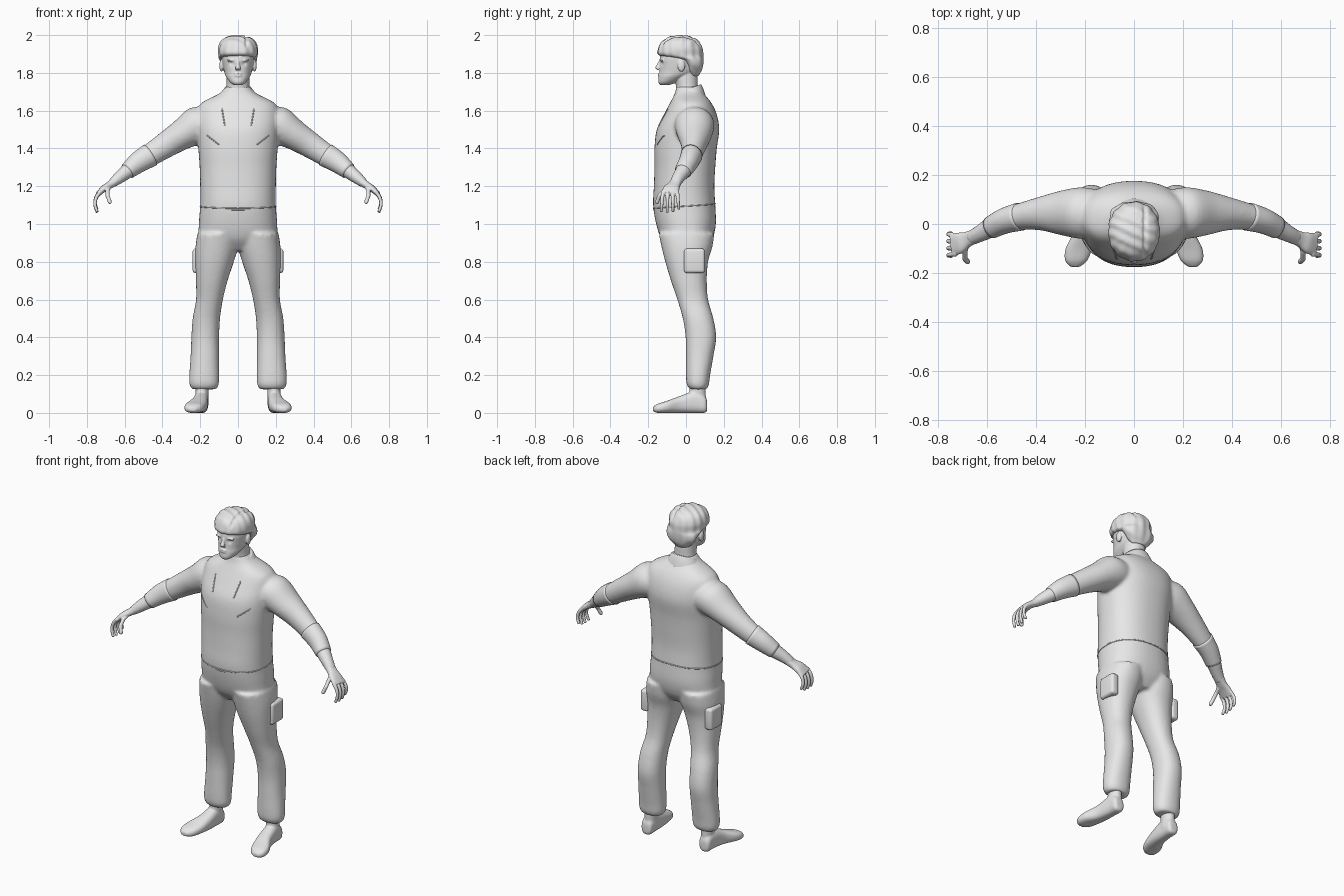
import bpy, bmesh, math
from mathutils import Vector, Matrix
from mathutils.bvhtree import BVHTree

cube = bpy.data.objects.get("Cube")
if cube:
    bpy.data.objects.remove(cube)

grey = bpy.data.materials.new("plain_grey")
grey.use_nodes = True
grey.diffuse_color = (0.8, 0.8, 0.8, 1)
grey.node_tree.nodes["Principled BSDF"].inputs["Base Color"].default_value = (0.8, 0.8, 0.8, 1)


# ---------- helpers ----------
def level(z, x0, x1, y0, y1):
    """Horizontal cross-section as centre, x half-axis, y half-axis."""
    return ((x0 + x1) / 2, (y0 + y1) / 2, z, (x1 - x0) / 2, 0, 0, 0, (y1 - y0) / 2, 0)


def mirror_ring(r, s):
    return tuple(c * s if i % 3 == 0 else c for i, c in enumerate(r))


def path_rings(pts):
    """Cross-sections square to a path of (x, y, z, width, thickness)."""
    rings = []
    for i, p in enumerate(pts):
        a, b = pts[max(i - 1, 0)], pts[min(i + 1, len(pts) - 1)]
        d = (Vector(b[:3]) - Vector(a[:3])).normalized()
        n = d.cross(Vector((0, 1, 0))).normalized()
        u = n.cross(d).normalized()
        rings.append((*p[:3], *(u * p[3]), *(n * p[4])))
    return rings


def smooth_rings(rings, steps):
    """Catmull-Rom interpolation between cross-sections."""
    out = []
    last = len(rings) - 1
    for i in range(last):
        q = [rings[min(max(k, 0), last)] for k in (i - 1, i, i + 1, i + 2)]
        for k in range(steps):
            t = k / steps
            out.append([b + t / 2 * (c - a + t * (2 * a - 5 * b + 4 * c - d + t * (3 * (b - c) + d - a)))
                        for a, b, c, d in zip(*q)])
    return out + [rings[last]]


def loft(bm, rings, power=2.0, sides=32, steps=4):
    loops = []
    for r in smooth_rings(rings, steps):
        c, u, v = Vector(r[:3]), Vector(r[3:6]), Vector(r[6:])
        loop = []
        for k in range(sides):
            a = math.tau * k / sides
            p, q = math.cos(a), math.sin(a)
            p = math.copysign(abs(p) ** (2 / power), p)
            q = math.copysign(abs(q) ** (2 / power), q)
            loop.append(bm.verts.new(c + u * p + v * q))
        loops.append(loop)
    for a, b in zip(loops, loops[1:]):
        for k in range(sides):
            j = (k + 1) % sides
            bm.faces.new((a[k], a[j], b[j], b[k]))
    bm.faces.new(loops[0])
    bm.faces.new(loops[-1])


def ball(bm, centre, size):
    m = Matrix.Translation(centre) @ Matrix.Diagonal((*size, 1))
    bmesh.ops.create_uvsphere(bm, u_segments=20, v_segments=12, radius=1, matrix=m)


def finish(name, bm, voxel=0, relax=0):
    """Make the object; optionally fuse its pieces into one skin."""
    bmesh.ops.recalc_face_normals(bm, faces=bm.faces)
    mesh = bpy.data.meshes.new(name)
    bm.to_mesh(mesh)
    bm.free()
    obj = bpy.data.objects.new(name, mesh)
    bpy.context.collection.objects.link(obj)
    if voxel:
        rem = obj.modifiers.new("fuse", 'REMESH')
        rem.mode, rem.voxel_size = 'VOXEL', voxel
        sm = obj.modifiers.new("relax", 'SMOOTH')
        sm.factor, sm.iterations = 0.5, relax
        dg = bpy.context.evaluated_depsgraph_get()
        fused = bpy.data.meshes.new_from_object(obj.evaluated_get(dg))
        obj.modifiers.clear()
        obj.data = fused
    obj.data.materials.clear()
    obj.data.materials.append(grey)
    obj.data.shade_smooth()
    return obj


# ---------- clothed body: torso, legs and arms in one skin ----------
TORSO = [(.86, .1, -.08, .1), (.92, .2, -.13, .14), (1, .207, -.158, .158), (1.1, .2, -.174, .155),
         (1.2, .2, -.17, .15), (1.3, .203, -.167, .155), (1.4, .21, -.167, .163), (1.5, .217, -.155, .176),
         (1.58, .217, -.117, .163), (1.64, .195, -.085, .135), (1.69, .1, -.06, .095), (1.73, .06, -.05, .065)]
LEG = [(.95, 0, .215, -.145, .15), (.88, 0, .225, -.13, .14), (.8, .022, .226, -.11, .117),
       (.7, .055, .223, -.08, .11), (.6, .08, .222, -.046, .117), (.5, .095, .24, -.017, .145),
       (.4, .1, .247, -.002, .16), (.3, .1, .251, 0, .145), (.2, .1, .258, 0, .128),
       (.15, .102, .257, .004, .121), (.125, .115, .243, .02, .11)]
ARM = [(.15, .04, 1.53, .1, .09), (.22, .045, 1.52, .105, .1), (.3, .045, 1.47, .09, .08),
       (.38, .042, 1.42, .069, .069), (.465, .03, 1.365, .054, .06), (.53, .012, 1.325, .048, .052),
       (.585, -.015, 1.28, .042, .04), (.63, -.04, 1.245, .035, .033), (.67, -.06, 1.212, .03, .024)]

bm = bmesh.new()
loft(bm, [level(z, -w, w, f, b) for z, w, f, b in TORSO], 2.3, 48)
for s in (1, -1):
    loft(bm, [mirror_ring(level(*r), s) for r in LEG], 2.2)
    loft(bm, [mirror_ring(r, s) for r in path_rings(ARM)])
body = finish("clothed_body", bm, 0.01, 4)
skin = BVHTree.FromPolygons([v.co for v in body.data.vertices], [p.vertices[:] for p in body.data.polygons])


# ---------- raised seams laid on the clothing ----------
def seam(name, rays, closed=False, width=0.0035):
    hits = [skin.ray_cast(Vector(o), Vector(d))[0] for o, d in rays]
    hits = [h for h in hits if h]
    curve = bpy.data.curves.new(name, 'CURVE')
    curve.dimensions = '3D'
    curve.bevel_depth, curve.bevel_resolution = width, 1
    sp = curve.splines.new('POLY')
    sp.points.add(len(hits) - 1)
    for p, h in zip(sp.points, hits):
        p.co = (*h, 1)
    sp.use_cyclic_u = closed
    curve.materials.append(grey)
    bpy.context.collection.objects.link(bpy.data.objects.new(name, curve))


def front_line(a, b):
    pts = [Vector((a[0], -1, a[1])).lerp(Vector((b[0], -1, b[1])), t / 8) for t in range(9)]
    return [(p, (0, 1, 0)) for p in pts]


hem = []
for k in range(64):
    a = math.tau * k / 64
    d = Vector((math.cos(a), math.sin(a), 0))
    hem.append((d + Vector((0, 0, 1.095 + 0.012 * d.y)), -d))
seam("jacket_hem", hem, True)
seam("belt_buckle_seam", front_line((-.035, 1.075), (.035, 1.075)))
for s, side in ((1, "left"), (-1, "right")):
    seam(side + "_lapel_seam", front_line((s * .085, 1.61), (s * .07, 1.52)))
    seam(side + "_chest_pocket_seam", front_line((s * .1, 1.42), (s * .165, 1.47)))

# ---------- collar, sleeve cuffs, thigh pockets ----------
bm = bmesh.new()
COLLAR = [(1.655, .115, -.085, .105, .02), (1.69, .092, -.07, .092, .025), (1.715, .074, -.058, .08, .025)]
loft(bm, [(0, (f + b) / 2, z, w, 0, 0, 0, (b - f) / 2, t) for z, w, f, b, t in COLLAR], 2, 40)
finish("collar", bm)

for s, side in ((1, "left"), (-1, "right")):
    bm = bmesh.new()
    cuff = [(x, y, z, w + .004, t + .004) for x, y, z, w, t in ARM[4:7]]
    loft(bm, [mirror_ring(r, s) for r in path_rings(cuff)])
    finish(side + "_sleeve_cuff", bm)
    bm = bmesh.new()
    m = Matrix.Translation((s * .215, .045, .805)) @ Matrix.Diagonal((.05, .11, .13, 1))
    bmesh.ops.create_cube(bm, size=1, matrix=m)
    bmesh.ops.bevel(bm, geom=bm.edges[:], offset=.016, segments=4, profile=.5, affect='EDGES')
    finish(side + "_thigh_pocket", bm)

# ---------- shoes with ankles ----------
SHOE = [(.194, .112, .015, .06, .018), (.194, .1, 0, .09, .034), (.195, .05, 0, .115, .038),
        (.203, -.03, 0, .09, .043), (.225, -.1, 0, .064, .054), (.236, -.15, 0, .048, .045),
        (.24, -.175, .008, .03, .018)]
for s, side in ((1, "left"), (-1, "right")):
    bm = bmesh.new()
    loft(bm, [(s * x, y, (lo + hi) / 2, w, 0, 0, 0, 0, (hi - lo) / 2) for x, y, lo, hi, w in SHOE], 2.6)
    loft(bm, [level(z, s * .19 - w, s * .19 + w, .018, .105) for z, w in ((.05, .036), (.1, .034), (.18, .038))])
    finish(side + "_shoe", bm, 0.006, 3)

# ---------- hands ----------
PALM = [(.65, -.05, 1.228, .03, .024), (.68, -.063, 1.206, .032, .02),
        (.71, -.077, 1.187, .043, .018), (.742, -.085, 1.158, .046, .013)]
FINGER = [(.725, 1.175), (.75, 1.14), (.757, 1.1), (.745, 1.06)]
THUMB = [(.68, -.075, 1.2), (.69, -.115, 1.178), (.69, -.142, 1.148), (.677, -.155, 1.112)]
for s, side in ((1, "left"), (-1, "right")):
    bm = bmesh.new()
    loft(bm, [mirror_ring(r, s) for r in path_rings(PALM)], 2.4)
    for k in range(4):
        y, drop = -.122 + .025 * k, (.004, 0, .004, .018)[k]
        pts = [(x, y + (y + .085) * .25 * i / 3, z + drop * i / 3, .011 - .001 * i, .011 - .001 * i)
               for i, (x, z) in enumerate(FINGER)]
        loft(bm, [mirror_ring(r, s) for r in path_rings(pts)], 2, 12)
    for a, b in zip(THUMB, THUMB[1:]):
        for t in range(8):
            p = Vector(a).lerp(Vector(b), t / 8)
            ball(bm, (s * p.x, p.y, p.z), (.011, .011, .011))
    finish(side + "_hand", bm, 0.0035, 4)

# ---------- head, neck and face ----------
HEAD = [(1.735, .02, -.135, -.09), (1.75, .042, -.146, -.05), (1.78, .064, -.144, .01), (1.805, .073, -.14, .06),
        (1.84, .081, -.138, .075), (1.88, .086, -.138, .08), (1.93, .085, -.12, .075), (1.97, .06, -.09, .05)]
NECK = [(1.66, .075, -.06, .08), (1.72, .062, -.052, .064), (1.77, .06, -.06, .062), (1.82, .06, -.06, .06)]
NOSE = [(0, -.131, 1.872, .007, .008), (0, -.142, 1.848, .009, .01), (0, -.151, 1.826, .014, .012),
        (0, -.141, 1.815, .012, .006)]
bm = bmesh.new()
for rings in (HEAD, NECK):
    loft(bm, [level(z, -w, w, f, b) for z, w, f, b in rings], 2.1)
loft(bm, [level(z, x - w, x + w, y - d, y + d) for x, y, z, w, d in NOSE], 2, 16)
for z in (1.784, 1.795):
    ball(bm, (0, -.139, z), (.022, .01, .005))
for s in (1, -1):
    ball(bm, (s * .034, -.126, 1.866), (.026, .012, .007))
    ball(bm, (s * .088, -.025, 1.838), (.011, .02, .032))
head = finish("head", bm, 0.004, 3)
for v in head.data.vertices:
    for s in (1, -1):
        d = (v.co - Vector((s * .032, -.128, 1.85))) / .013
        v.co.y += .007 * math.exp(-d.length_squared)

# ---------- hair with combed grooves and a side parting ----------
HAIR = [(1.785, .045, .02, .066), (1.81, .07, 0, .083), (1.84, .092, -.005, .09), (1.87, .1, -.04, .092),
        (1.893, .103, -.143, .091), (1.93, .105, -.147, .088), (1.965, .092, -.128, .07),
        (1.988, .062, -.095, .035), (1.999, .02, -.05, -.015)]
bm = bmesh.new()
loft(bm, [level(z, -w, w, f, b) for z, w, f, b in HAIR], 2.1, 48)
hair = finish("hair", bm, 0.005, 3)
for v in hair.data.vertices:
    c = v.co
    out = (c - Vector((0, -.03, 1.89))).normalized()
    part = math.exp(-((c.x - .045) / .008) ** 2) * max(0, min(1, (c.z - 1.93) / .03))
    c += out * (.0025 * math.sin(c.y * 130 + c.x * 60) * abs(out.z) - .008 * part)
    c += out * .002 * math.sin(14 * math.atan2(out.y, out.x)) * (1 - abs(out.z))
